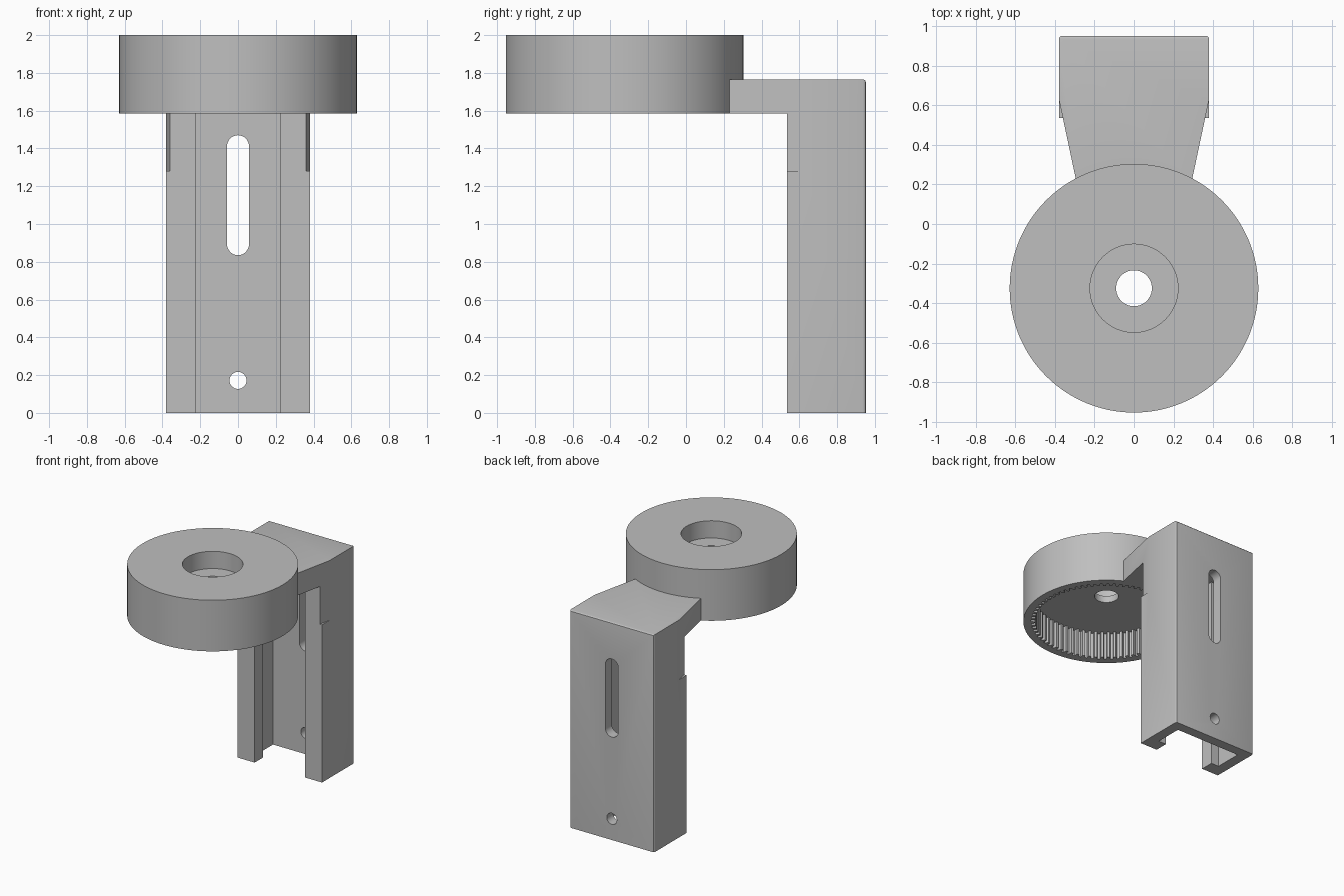
import bpy, bmesh, math
from mathutils import Vector

if "Cube" in bpy.data.objects:
    bpy.data.objects.remove(bpy.data.objects["Cube"], do_unlink=True)

grey = bpy.data.materials.new("plain grey")
grey.use_nodes = True
colour = (0.52, 0.52, 0.52, 1)
grey.diffuse_color = colour
grey.node_tree.nodes["Principled BSDF"].inputs["Base Color"].default_value = colour

HEAD_Y, HEAD_R = -0.325, 0.629
BASE, TOP, ARM_TOP = 1.585, 2.0, 1.765
HALF, FRONT, BACK = 0.38, 0.535, 0.952


def prism(name, points, axis, low, high):
    """Extrude an outline along x, y or z; points are the two other axes in order."""
    bm = bmesh.new()
    ends = [[bm.verts.new(Vector([*p[:axis], h, *p[axis:]])) for p in points]
            for h in (low, high)]
    bm.faces.new(ends[0])
    bm.faces.new(ends[1])
    n = len(points)
    for i in range(n):
        j = (i + 1) % n
        bm.faces.new((ends[0][i], ends[0][j], ends[1][j], ends[1][i]))
    bmesh.ops.recalc_face_normals(bm, faces=bm.faces)
    mesh = bpy.data.meshes.new(name)
    bm.to_mesh(mesh)
    bm.free()
    mesh.materials.append(grey)
    ob = bpy.data.objects.new(name, mesh)
    bpy.context.collection.objects.link(ob)
    return ob


def circle(cx, cy, r, n):
    return [(cx + r * math.cos(math.tau * i / n), cy + r * math.sin(math.tau * i / n))
            for i in range(n)]


def combine(target, tool, operation="DIFFERENCE"):
    mod = target.modifiers.new("combine", "BOOLEAN")
    mod.operation, mod.solver, mod.object = operation, "EXACT", tool
    bpy.context.view_layer.objects.active = target
    bpy.ops.object.modifier_apply(modifier=mod.name)
    bpy.data.objects.remove(tool, do_unlink=True)


# Post and arm: one L-shaped side profile with softened back edges
bracket = prism("mounting_bracket",
                [(0, BASE), (FRONT, BASE), (FRONT, 0), (BACK, 0),
                 (BACK, ARM_TOP), (0, ARM_TOP)], 0, -HALF, HALF)
bm = bmesh.new()
bm.from_mesh(bracket.data)
edges = [e for e in bm.edges if all(v.co.y > BACK - 0.01 for v in e.verts)
         and any(v.co.z > 1 for v in e.verts)]
bmesh.ops.bevel(bm, geom=edges, offset=0.015, segments=3, profile=0.5, affect="EDGES")
bm.to_mesh(bracket.data)
bm.free()

# Tapered sides of the arm, running into the upper post
for s in (-1, 1):
    taper = prism("taper_cutter", [(s * HALF, 0.63), (s * 0.225, -0.1),
                                   (s * 0.6, -0.1), (s * 0.6, 0.63)], 2, 1.28, 1.9)
    combine(bracket, taper)

# Lipped channel, open to the front and the bottom
half_channel = [(0.225, 0.4), (0.225, 0.645), (0.295, 0.645), (0.295, 0.87)]
channel = half_channel + [(-x, y) for x, y in reversed(half_channel)]
combine(bracket, prism("channel_cutter", channel, 2, -0.1, BASE))

# Adjustment slot and screw hole through the back wall
r, slot = 0.058, []
for centre, start in ((1.412, 0), (0.893, math.pi)):
    slot += [(r * math.cos(start + math.pi * i / 16),
              centre + r * math.sin(start + math.pi * i / 16)) for i in range(17)]
combine(bracket, prism("slot_cutter", slot, 1, 0.75, 1.1))
combine(bracket, prism("screw_cutter", circle(0, 0.172, 0.045, 32), 1, 0.75, 1.1))

# Round head joined to the arm
head = prism("round_head", circle(0, HEAD_Y, HEAD_R, 128), 2, BASE, TOP)
combine(bracket, head, "UNION")

# Toothed pocket under the head
teeth, outline = 72, []
for i in range(teeth):
    for offset, radius in ((0, 0.57), (0.4, 0.57), (0.5, 0.54), (0.9, 0.54)):
        a = math.tau * (i + offset) / teeth
        outline.append((radius * math.cos(a), HEAD_Y + radius * math.sin(a)))
combine(bracket, prism("pocket_cutter", outline, 2, 1.4, 1.805))

# Counterbore and through hole in the head
combine(bracket, prism("counterbore_cutter", circle(0, HEAD_Y, 0.223, 64), 2, 1.86, 2.2))
combine(bracket, prism("bore_cutter", circle(0, HEAD_Y, 0.091, 48), 2, 1.4, 2.2))

# Smooth round walls, crisp edges
bpy.ops.object.select_all(action="DESELECT")
bracket.select_set(True)
bpy.context.view_layer.objects.active = bracket
bpy.ops.object.shade_smooth_by_angle(angle=math.radians(30))
